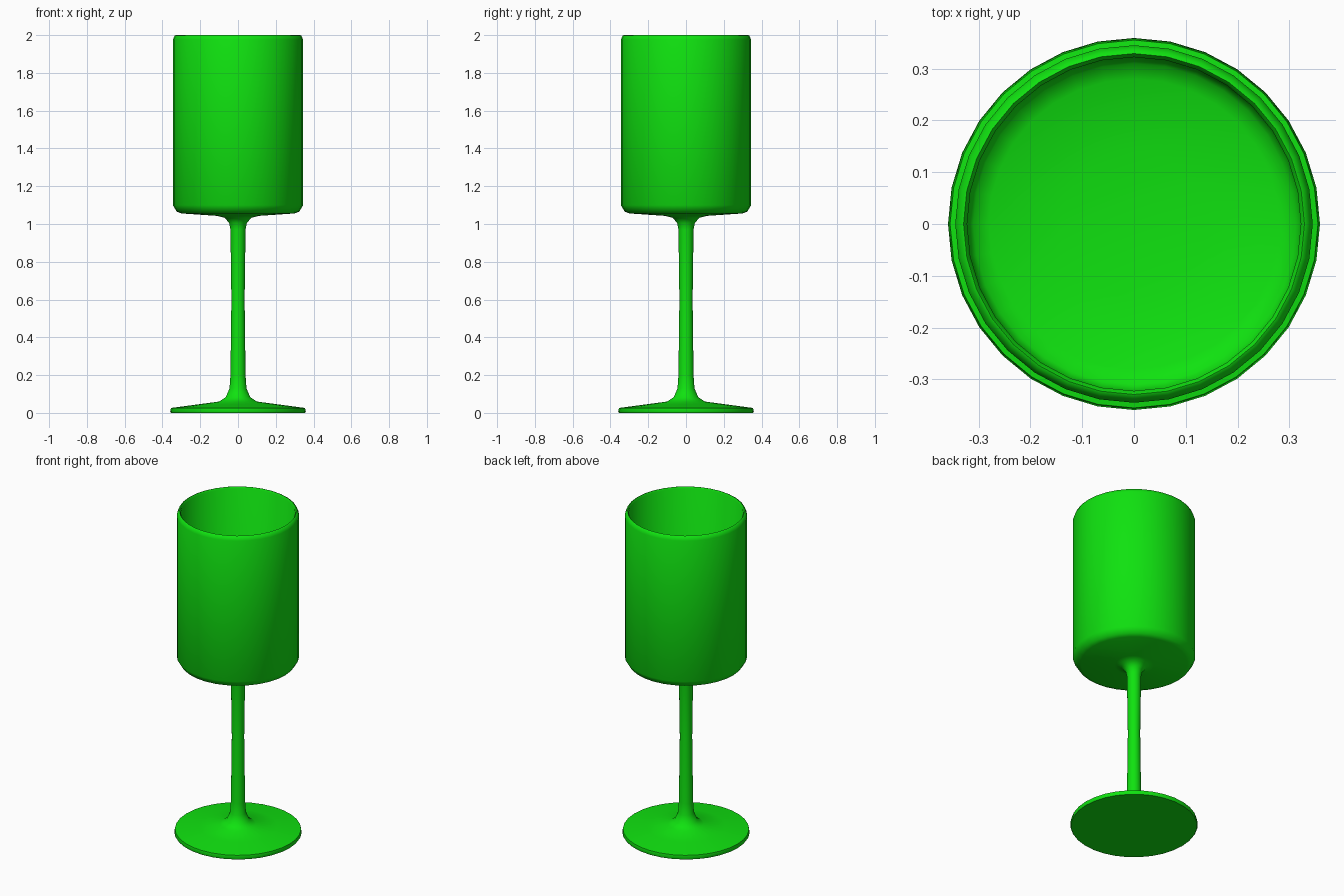
import bpy, bmesh, math
from mathutils import Matrix, Vector

cube = bpy.data.objects.get("Cube")
if cube:
    bpy.data.objects.remove(cube, do_unlink=True)

SIDES = 32

green = bpy.data.materials.new("bright_green")
green.use_nodes = True
colour = (0.005, 0.76, 0.005, 1)
green.diffuse_color = colour
green.node_tree.nodes["Principled BSDF"].inputs["Base Color"].default_value = colour


def lathe(name, profile):
    """Spin a (radius, height) profile around z into a closed smooth body."""
    bm = bmesh.new()
    verts = [bm.verts.new((r, 0, z)) for r, z in profile]
    edges = [bm.edges.new(pair) for pair in zip(verts, verts[1:])]
    bmesh.ops.spin(bm, geom=verts + edges, cent=(0, 0, 0), axis=(0, 0, 1),
                   angle=math.tau, steps=SIDES, use_merge=True)
    bmesh.ops.remove_doubles(bm, verts=bm.verts, dist=0.0005)
    bmesh.ops.recalc_face_normals(bm, faces=bm.faces)
    mesh = bpy.data.meshes.new(name)
    bm.to_mesh(mesh)
    bm.free()
    mesh.materials.append(green)
    obj = bpy.data.objects.new(name, mesh)
    bpy.context.collection.objects.link(obj)
    bpy.ops.object.select_all(action='DESELECT')
    obj.select_set(True)
    bpy.context.view_layer.objects.active = obj
    bpy.ops.object.shade_smooth_by_angle(angle=math.radians(52))
    return obj


# Foot: flat underside, thin rim, shallow slope
foot = [(0, 0), (0.355, 0), (0.359, 0.006), (0.355, 0.026), (0.22, 0.044), (0.1, 0.06)]
# Stem: flares at both ends
stem = [(0.065, 0.083), (0.045, 0.13), (0.04, 0.2), (0.035, 0.6),
        (0.04, 0.97), (0.047, 1.005), (0.07, 1.033), (0.11, 1.043)]
# Bowl outside: chamfered bottom, straight wall, bevelled lip
bowl_outside = [(0.3, 1.056), (0.325, 1.066), (0.345, 1.1),
                (0.345, 1.975), (0.336, 1.997), (0.329, 2)]
# Bowl inside: straight wall, slightly dished floor
bowl_inside = [(0.322, 1.99), (0.322, 1.12), (0.31, 1.1), (0.28, 1.088),
               (0.14, 1.072), (0, 1.066)]

lathe("goblet", foot + stem + bowl_outside + bowl_inside)
